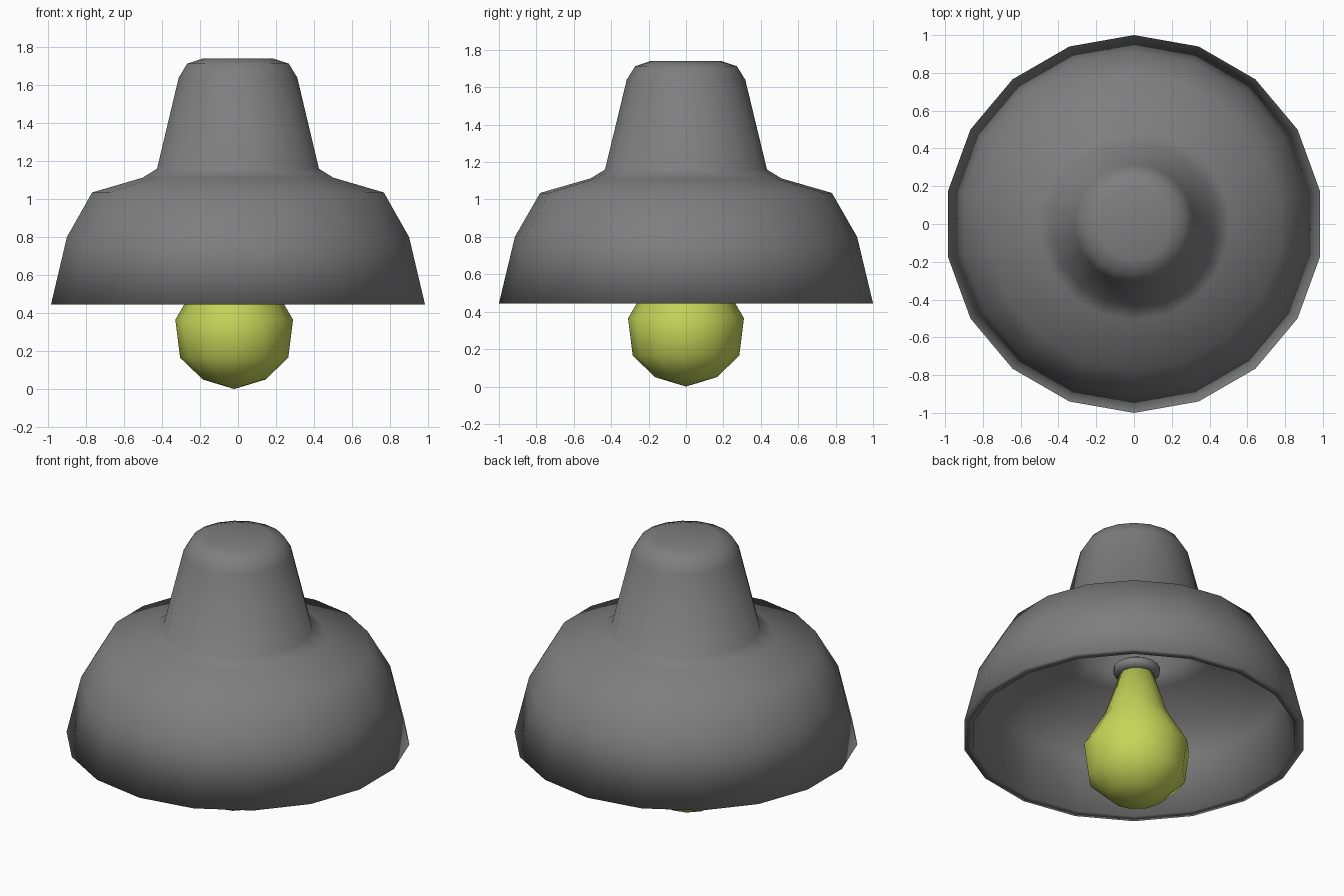
import bpy
import bmesh
from math import cos, sin, pi

cube = bpy.data.objects.get("Cube")
if cube:
    bpy.data.objects.remove(cube, do_unlink=True)


def make_material(name, rgb):
    mat = bpy.data.materials.new(name)
    mat.use_nodes = True
    color = (*rgb, 1.0)
    mat.diffuse_color = color
    bsdf = mat.node_tree.nodes["Principled BSDF"]
    bsdf.inputs["Base Color"].default_value = color
    bsdf.inputs["Roughness"].default_value = 0.7
    return mat


def lathe(name, profile, sides, mat, x=0.0, flip=False):
    """Revolve (radius, z) points around the vertical axis."""
    bm = bmesh.new()
    rings = []
    for r, z in profile:
        if r == 0:
            rings.append([bm.verts.new((0, 0, z))] * sides)
        else:
            angles = [pi / 2 + 2 * pi * i / sides for i in range(sides)]
            rings.append([bm.verts.new((r * cos(a), r * sin(a), z)) for a in angles])
    for upper, lower in zip(rings, rings[1:]):
        for i in range(sides):
            j = (i + 1) % sides
            corners = [upper[i], lower[i], lower[j], upper[j]]
            bm.faces.new(list(dict.fromkeys(corners)))
    bmesh.ops.recalc_face_normals(bm, faces=bm.faces)
    if flip:
        bmesh.ops.reverse_faces(bm, faces=bm.faces)
    for face in bm.faces:
        face.smooth = True
    mesh = bpy.data.meshes.new(name)
    bm.to_mesh(mesh)
    bm.free()
    mesh.materials.append(mat)
    obj = bpy.data.objects.new(name, mesh)
    obj.location.x = x
    bpy.context.collection.objects.link(obj)
    return obj


grey = make_material("shade grey", (0.21, 0.21, 0.21))
yellow = make_material("bulb yellow", (0.56, 0.68, 0.10))

# Thick bell shade: outer wall down to the flat rim, then the inner wall back up.
# The shell is turned inside out so its walls face into the thickness.
outer = [(0, 1.74), (0.19, 1.74), (0.272, 1.713), (0.317, 1.64), (0.433, 1.16),
         (0.51, 1.113), (0.78, 1.035), (0.915, 0.80), (1.0, 0.445)]
inner = [(0.945, 0.445), (0.875, 0.765), (0.75, 0.965), (0.49, 1.035),
         (0.41, 1.10), (0.298, 1.62), (0.258, 1.692), (0.18, 1.718), (0, 1.718)]
lathe("lamp_shade", outer + inner, 18, grey, flip=True)

# Thin rounded socket ring around the top of the bulb
bulb_x = -0.02
socket = [(0, 0.92), (0.105, 0.92), (0.135, 0.90), (0.135, 0.87),
          (0.115, 0.85), (0, 0.85)]
lathe("bulb_socket", socket, 16, grey, bulb_x)

# Light bulb with a straight tapering neck
bulb = [(0, 0.90), (0.085, 0.90), (0.185, 0.58), (0.31, 0.365),
        (0.285, 0.165), (0.165, 0.05), (0, 0)]
lathe("light_bulb", bulb, 12, yellow, bulb_x)
